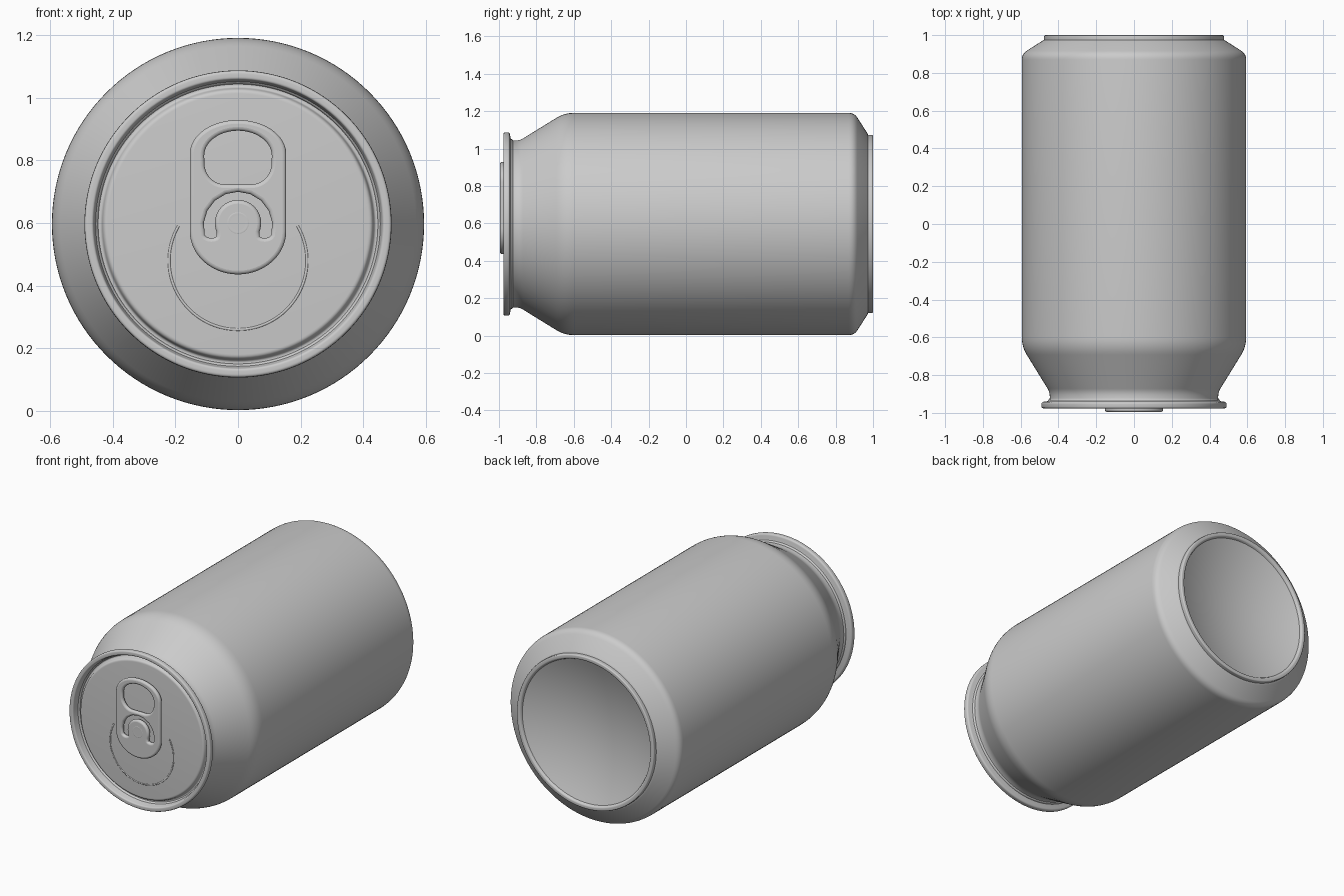
import bpy, bmesh, math
from mathutils import Vector, Matrix

cube = bpy.data.objects.get("Cube")
if cube:
    bpy.data.objects.remove(cube, do_unlink=True)

AXIS_Z = 0.597
LID_Y = -0.952

metal = bpy.data.materials.new("brushed_aluminium")
metal.use_nodes = True
metal.diffuse_color = (0.6, 0.6, 0.6, 1)
metal.node_tree.nodes["Principled BSDF"].inputs["Base Color"].default_value = (0.6, 0.6, 0.6, 1)


def finish(obj, angle=40):
    bpy.ops.object.select_all(action='DESELECT')
    obj.select_set(True)
    bpy.context.view_layer.objects.active = obj
    if obj.type == 'CURVE':
        bpy.ops.object.convert(target='MESH')
        obj = bpy.context.view_layer.objects.active
    obj.data.materials.clear()
    obj.data.materials.append(metal)
    bpy.ops.object.shade_smooth_by_angle(angle=math.radians(angle))
    return obj


def fillet(corners, steps=5):
    """Round each (y, radius, cut) corner with a small quadratic arc."""
    pts = [Vector(c[:2]) for c in corners]
    out = [pts[0]]
    for i in range(1, len(pts) - 1):
        p, cut = pts[i], corners[i][2]
        if cut == 0:
            out.append(p)
            continue
        a = p + (pts[i - 1] - p).normalized() * cut
        b = p + (pts[i + 1] - p).normalized() * cut
        for k in range(steps + 1):
            t = k / steps
            out.append(a * (1 - t) ** 2 + p * 2 * t * (1 - t) + b * t * t)
    return out + [pts[-1]]


def lathe(name, profile, z=AXIS_Z, segments=128):
    bm = bmesh.new()
    verts = [bm.verts.new((r, y, 0)) for y, r in profile]
    edges = [bm.edges.new(pair) for pair in zip(verts, verts[1:])]
    bmesh.ops.spin(bm, geom=verts + edges, cent=(0, 0, 0), axis=(0, 1, 0),
                   angle=math.tau, steps=segments, use_merge=True)
    bmesh.ops.remove_doubles(bm, verts=bm.verts, dist=1e-5)
    bmesh.ops.recalc_face_normals(bm, faces=bm.faces)
    mesh = bpy.data.meshes.new(name)
    bm.to_mesh(mesh)
    bm.free()
    obj = bpy.data.objects.new(name, mesh)
    obj.location.z = z
    bpy.context.collection.objects.link(obj)
    return finish(obj)


def arc(cx, cz, rx, rz, start, end, n=24):
    angles = [math.radians(start + (end - start) * i / n) for i in range(n + 1)]
    return [(cx + rx * math.cos(a), cz + rz * math.sin(a)) for a in angles]


def front_curve(name, loops, y, extrude, bevel, cyclic=True):
    """Curve drawn in the x-z plane; inner loops become holes."""
    cu = bpy.data.curves.new(name, 'CURVE')
    cu.dimensions = '2D' if cyclic else '3D'
    cu.fill_mode = 'BOTH' if cyclic else 'FULL'
    cu.extrude, cu.bevel_depth, cu.bevel_resolution = extrude, bevel, 3
    for loop in loops:
        sp = cu.splines.new('POLY')
        sp.points.add(len(loop) - 1)
        for p, (x, z) in zip(sp.points, loop):
            p.co = (x, z, 0, 1)
        sp.use_cyclic_u = cyclic
    obj = bpy.data.objects.new(name, cu)
    obj.matrix_world = Matrix.Translation((0, y, 0)) @ Matrix.Rotation(math.pi / 2, 4, 'X')
    bpy.context.collection.objects.link(obj)
    return finish(obj)


# Can shell: lid, countersink, seam, neck, wall, foot and domed base
dome = [(0.90 + 0.085 * (r / 0.445) ** 2, r) for r in
        [0.445 * (1 - i / 16) for i in range(17)]]
shell = fillet([
    (LID_Y, 0, 0), (LID_Y, 0.428, 0.012), (-0.925, 0.436, 0.008),
    (-0.925, 0.452, 0.008), (-0.976, 0.462, 0.008), (-0.976, 0.489, 0.01),
    (-0.943, 0.491, 0.012), (-0.936, 0.446, 0.015), (-0.89, 0.446, 0.022),
    (-0.65, 0.594, 0.05), (0.90, 0.594, 0.03), (0.972, 0.482, 0.006),
    (0.974, 0.476, 0), (1.0, 0.476, 0.008), (1.0, 0.452, 0.008), (0.985, 0.445, 0)])
lathe("can_shell", shell + [Vector(p) for p in dome])

# Pull tab: rounded plate with a finger hole and a horseshoe slot
outline = (arc(0, 0.82, 0.142, 0.097, 0, 180) + arc(0, 0.575, 0.142, 0.127, 180, 360))
finger_hole = (arc(0, 0.815, 0.12, 0.092, 0, 180)
               + arc(-0.045, 0.795, 0.075, 0.083, 190, 270, 10)
               + arc(0.045, 0.795, 0.075, 0.083, 270, 350, 10))
slot = (arc(0, 0.59, 0.122, 0.122, -15, 195, 10)
        + arc(-0.085, 0.558, 0.03, 0.018, 200, 340, 6)
        + arc(0, 0.60, 0.062, 0.062, 205, -25, 20)
        + arc(0.085, 0.558, 0.03, 0.018, 200, 340, 6))
front_curve("pull_tab", [outline, finger_hole, slot], -0.981, 0.002, 0.012)

# Rivet holding the tab
lathe("rivet", fillet([(-0.993, 0, 0), (-0.996, 0.036, 0.006),
                       (-0.984, 0.044, 0.006), (LID_Y, 0.046, 0)]), 0.6, 40)

# Score line around the opening panel
front_curve("opening_score", [arc(0, 0.48, 0.22, 0.22, 150, 390, 60)],
            LID_Y + 0.003, 0, 0.005, cyclic=False)
